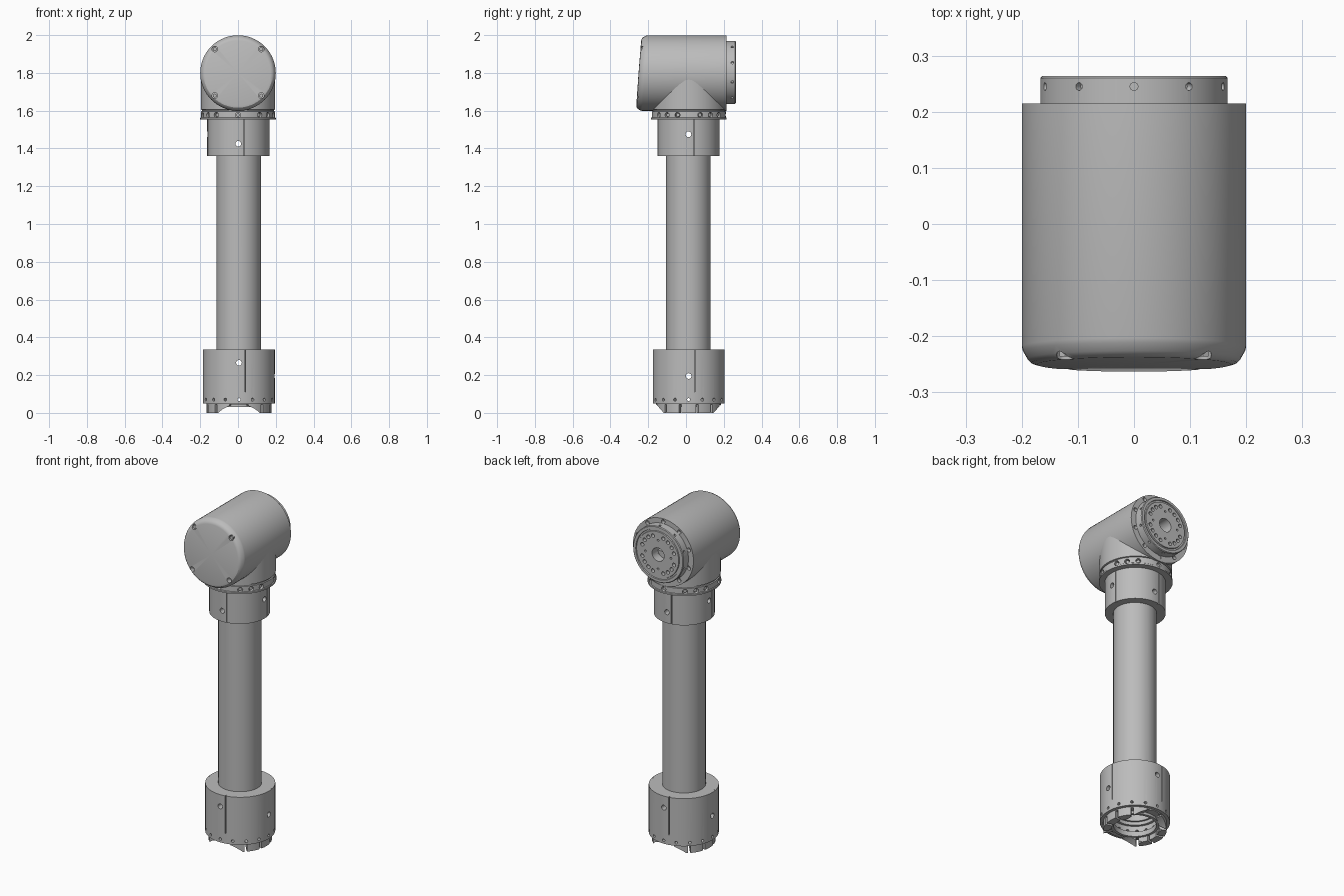
import bpy, bmesh, math
from mathutils import Matrix, Vector

if "Cube" in bpy.data.objects:
    bpy.data.objects.remove(bpy.data.objects["Cube"])

grey = bpy.data.materials.new("satin grey")
grey.diffuse_color = (0.5, 0.5, 0.5, 1)
grey.use_nodes = True
grey.node_tree.nodes["Principled BSDF"].inputs["Base Color"].default_value = (0.5, 0.5, 0.5, 1)

FRONT = Matrix.Rotation(math.pi / 2, 4, 'X')   # local z becomes -y
BACK = Matrix.Rotation(-math.pi / 2, 4, 'X')   # local z becomes +y
HEAD_Z = 1.803


def finish(bm, name):
    bmesh.ops.recalc_face_normals(bm, faces=bm.faces)
    mesh = bpy.data.meshes.new(name)
    bm.to_mesh(mesh)
    bm.free()
    mesh.materials.append(grey)
    ob = bpy.data.objects.new(name, mesh)
    bpy.context.collection.objects.link(ob)
    return ob


def lathe(name, profile, loc, turn=Matrix(), hollow=False):
    """Spin an (r, z) profile; hollow profiles close on themselves."""
    bm = bmesh.new()
    vs = [bm.verts.new((r, 0, z)) for r, z in profile]
    edges = [bm.edges.new(p) for p in zip(vs, vs[1:])]
    if hollow:
        edges.append(bm.edges.new((vs[-1], vs[0])))
    bmesh.ops.spin(bm, geom=vs + edges, axis=(0, 0, 1), cent=(0, 0, 0),
                   angle=2 * math.pi, steps=72)
    bmesh.ops.remove_doubles(bm, verts=bm.verts, dist=1e-5)
    bmesh.ops.transform(bm, matrix=Matrix.Translation(loc) @ turn, verts=bm.verts)
    return finish(bm, name)


def rods(specs, name, segs=16):
    """One mesh of cylinders, each (centre, direction, radius, length)."""
    bm = bmesh.new()
    for centre, direction, radius, length in specs:
        turn = Vector(direction).to_track_quat('Z', 'Y').to_matrix().to_4x4()
        bmesh.ops.create_cone(bm, cap_ends=True, segments=segs, radius1=radius, radius2=radius,
                              depth=length, matrix=Matrix.Translation(centre) @ turn)
    return finish(bm, name)


def slots(loc, angles, r, size):
    """One mesh of radial boxes around a vertical axis."""
    bm = bmesh.new()
    for a in angles:
        m = (Matrix.Translation(loc) @ Matrix.Rotation(math.radians(a), 4, 'Z')
             @ Matrix.Translation((r, 0, 0)) @ Matrix.Diagonal((*size, 1)))
        bmesh.ops.create_cube(bm, size=1, matrix=m)
    return finish(bm, "slot_cutter")


def radial(loc, angles, r, radius, length):
    out = []
    for a in map(math.radians, angles):
        d = Vector((math.cos(a), math.sin(a), 0))
        out.append((Vector(loc) + d * r, d, radius, length))
    return out


def on_back(angles, r, y, radius, length):
    """Rods pointing along y on a circle about the head axis."""
    return [((r * math.cos(math.radians(a)), y, HEAD_Z + r * math.sin(math.radians(a))),
             (0, 1, 0), radius, length) for a in angles]


def cut(ob, *cutters):
    for c in cutters:
        c.hide_render = True
        mod = ob.modifiers.new("cut", 'BOOLEAN')
        mod.operation, mod.solver, mod.object = 'DIFFERENCE', 'EXACT', c
        with bpy.context.temp_override(object=ob, active_object=ob, selected_objects=[ob]):
            bpy.ops.object.modifier_apply(modifier=mod.name)
        bpy.data.objects.remove(c)


def cross(loc, z_front, z_side, radius):
    """Through holes front to back and side to side."""
    return rods([((loc[0], loc[1], z_front), (0, 1, 0), radius, 0.6),
                 ((loc[0], loc[1], z_side), (1, 0, 0), radius, 0.6)], "hole_cutter")


BASE, TUBE, COLLAR, NECK = (0.005, 0.014, 0), (0.004, 0.013, 0), (0.002, 0.013, 0), (0, 0.015, 0)
seams = [-80, 10, 100, 190]

# Base sleeve with drilled rim, clamp holes and seams
base = lathe("base_sleeve", [(0.13, 0.05), (0.19, 0.05), (0.19, 0.335), (0.116, 0.335),
                             (0.116, 0.1), (0.13, 0.1)], BASE, hollow=True)
rim = [(BASE[0], BASE[1], 0.07)]
cut(base, cross(BASE, 0.265, 0.195, 0.015),
    rods(radial(rim[0], [i * 22.5 for i in range(16)], 0.165, 0.008, 0.12), "hole_cutter"),
    slots((BASE[0], BASE[1], 0.23), seams, 0.19, (0.02, 0.004, 0.24)))

# Toothed coupling ring under the base, arched front to back
ring = lathe("coupling_ring", [(0.13, 0), (0.172, 0), (0.172, 0.052), (0.13, 0.052)],
             BASE, hollow=True)
cut(ring, slots((BASE[0], BASE[1], 0.01), [15 + i * 30 for i in range(12)], 0.15, (0.1, 0.014, 0.07)),
    rods([((BASE[0], BASE[1], -0.112), (0, 1, 0), 0.157, 0.6)], "arch_cutter", 96))
lathe("inner_lip", [(0.116, 0.03), (0.132, 0.03), (0.132, 0.06), (0.116, 0.06)], BASE, hollow=True)

# Long tube
tube = lathe("arm_tube", [(0.104, 0.12), (0.118, 0.12), (0.118, 1.53), (0.104, 1.53)],
             TUBE, hollow=True)
cut(tube, cross(BASE, 0.265, 0.195, 0.015), cross(COLLAR, 1.425, 1.475, 0.015))

# Upper collar
collar = lathe("upper_collar", [(0.116, 1.36), (0.165, 1.36), (0.165, 1.56), (0.116, 1.56)],
               COLLAR, hollow=True)
cut(collar, cross(COLLAR, 1.425, 1.475, 0.015),
    slots((COLLAR[0], COLLAR[1], 1.46), seams, 0.165, (0.02, 0.004, 0.24)))

# Neck with its bolted flange
neck = lathe("neck", [(0, 1.553), (0.2, 1.553), (0.2, 1.562), (0.196, 1.565), (0.196, 1.596),
                      (0.19, 1.598), (0.19, 1.604), (0.197, 1.606), (0.197, 1.8), (0, 1.8)], NECK)
bolt_angles = [a - 90 for s in (0, 36, 54, 72, 108, 126, 144, 180) for a in {s, -s % 360}]
bolt_z = (NECK[0], NECK[1], 1.577)
cut(neck, rods(radial(bolt_z, bolt_angles, 0.2, 0.014, 0.05), "hole_cutter"))
rods(radial(bolt_z, bolt_angles, 0.178, 0.01, 0.02), "flange_bolts", 6)

# Head barrel with a slanted, rounded front cap
head = lathe("head_barrel", [(0, -0.215), (0.2, -0.215), (0.2, 0.218), (0.198, 0.226),
                             (0.19, 0.24), (0.183, 0.247), (0.172, 0.25), (0, 0.251)],
             (0, 0, HEAD_Z - 0.004), FRONT)
for v in head.data.vertices:
    if v.co.y < -0.1:
        v.co.y += 0.075 * (v.co.z - HEAD_Z)
corners = [(x, z) for x in (-0.123, 0.123) for z in (HEAD_Z - 0.123, HEAD_Z + 0.123)]
cut(head, rods([((x, -0.25, z), (0, 1, 0), 0.015, 0.07) for x, z in corners], "hole_cutter"),
    rods(on_back([18 + i * 36 for i in range(10)], 0.178, 0.215, 0.012, 0.04), "hole_cutter"))
rods([((x, -0.226, z), (0, 1, 0), 0.011, 0.02) for x, z in corners], "cap_screws", 6)

# Output flange at the back with bore, bolt circle and rim holes
flange = lathe("output_flange", [(0.04, 0.18), (0.167, 0.18), (0.167, 0.26), (0.163, 0.264),
                                 (0.148, 0.264), (0.146, 0.258), (0.138, 0.258), (0.136, 0.264),
                                 (0.04, 0.264)], (0, 0, HEAD_Z), BACK, hollow=True)
circle = [i * 18 for i in range(20) if i % 5]
rim_holes = []
for i in range(10):
    a = math.radians(i * 36 + 90)
    d = Vector((math.cos(a), 0, math.sin(a)))
    rim_holes.append((Vector((0, 0.245, HEAD_Z)) + d * 0.167, d, 0.007, 0.03))
cut(flange, rods(on_back(circle, 0.11, 0.26, 0.011, 0.04), "hole_cutter"),
    rods(on_back((0, 90, 180, 270), 0.085, 0.26, 0.006, 0.03), "hole_cutter"),
    rods(rim_holes, "hole_cutter"))
cut(head, rods([((0, 0.2, HEAD_Z), (0, 1, 0), 0.04, 0.2)], "bore_cutter", 48))

# Smooth shading with crisp edges
for ob in bpy.context.scene.objects:
    if ob.type == 'MESH' and grey.name in ob.data.materials:
        ob.select_set(True)
        bpy.context.view_layer.objects.active = ob
bpy.ops.object.shade_smooth_by_angle(angle=math.radians(30))
